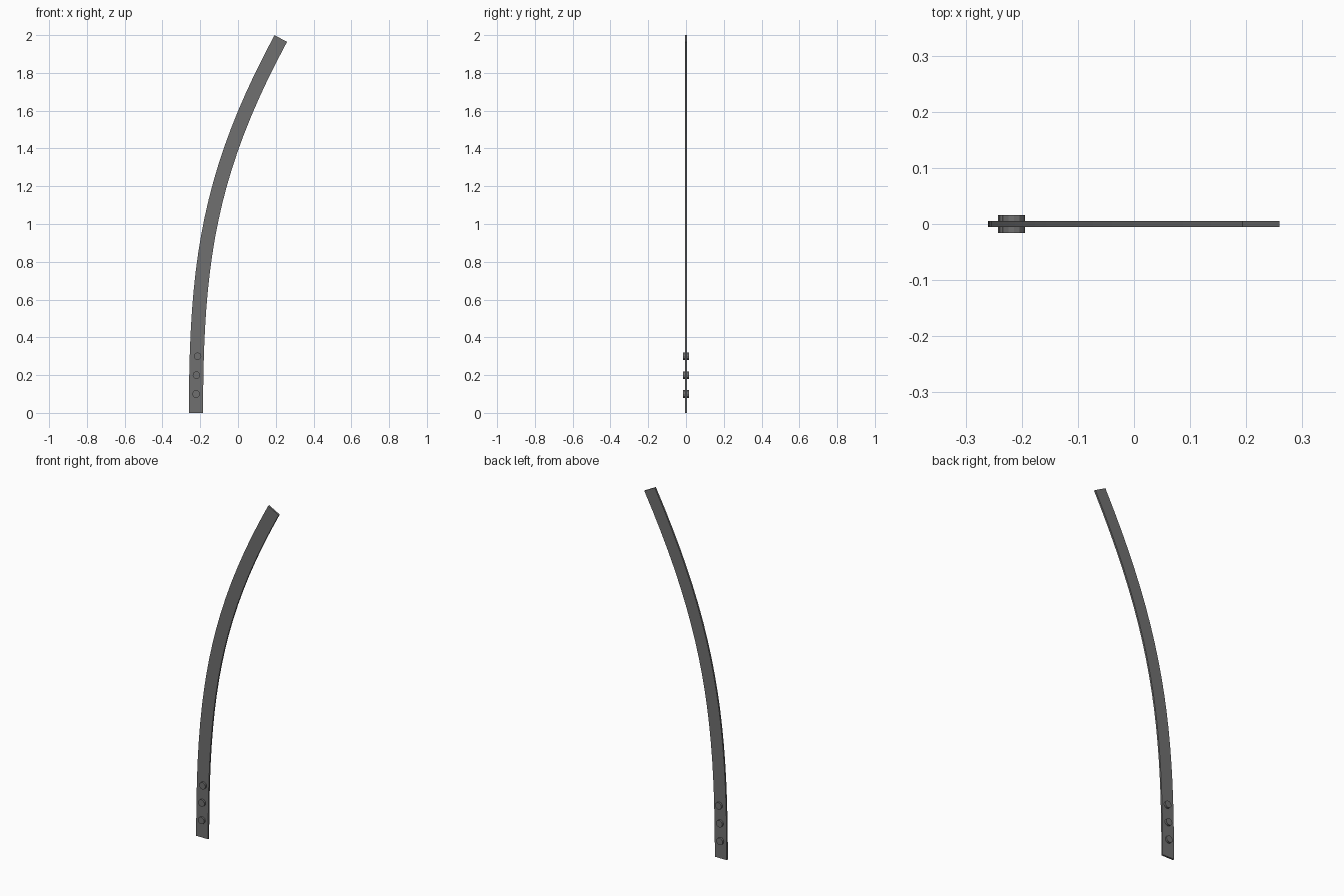
import bpy, bmesh, math
from mathutils import Vector, Matrix
from mathutils.geometry import interpolate_bezier

if "Cube" in bpy.data.objects:
    bpy.data.objects.remove(bpy.data.objects["Cube"])

metal = bpy.data.materials.new("dark_grey_metal")
metal.diffuse_color = (0.16, 0.16, 0.16, 1)
metal.use_nodes = True
metal.node_tree.nodes["Principled BSDF"].inputs["Base Color"].default_value = metal.diffuse_color

WIDTH, THICK, STEPS = 0.075, 0.01, 20


def make_object(name, bm):
    bmesh.ops.recalc_face_normals(bm, faces=bm.faces)
    mesh = bpy.data.meshes.new(name)
    bm.to_mesh(mesh)
    bm.free()
    mesh.materials.append(metal)
    obj = bpy.data.objects.new(name, mesh)
    bpy.context.collection.objects.link(obj)
    return obj


# Curved flat bar: a rectangle swept along a bent centre line
end_dir = Vector((0.474, 0, 0.88)).normalized()
top = Vector((0.2265, 0, 1.982))
start = Vector((-0.2225, 0, 0))
path = interpolate_bezier(start, start + Vector((0, 0, 0.8)),
                          top - end_dir * 0.8, top, STEPS + 1)
bm = bmesh.new()
rings = []
for i, p in enumerate(path):
    if i == 0:
        tangent = Vector((0, 0, 1))
    elif i == STEPS:
        tangent = end_dir
    else:
        tangent = (path[i + 1] - path[i - 1]).normalized()
    side = Vector((tangent.z, 0, -tangent.x)) * WIDTH / 2
    depth = Vector((0, THICK / 2, 0))
    rings.append([bm.verts.new(p + side * a + depth * b)
                  for a, b in ((-1, -1), (1, -1), (1, 1), (-1, 1))])
for lower, upper in zip(rings, rings[1:]):
    for k in range(4):
        n = (k + 1) % 4
        bm.faces.new((lower[k], lower[n], upper[n], upper[k]))
bm.faces.new(rings[0])
bm.faces.new(rings[-1])
make_object("curved_bar", bm)

# Three bolts through the lower end
for i, (x, z) in enumerate(((-0.222, 0.1), (-0.22, 0.2), (-0.214, 0.3))):
    bm = bmesh.new()
    bmesh.ops.create_cone(bm, cap_ends=True, segments=12, radius1=0.02, radius2=0.02, depth=0.032,
                          matrix=Matrix.Translation((x, 0, z)) @ Matrix.Rotation(math.pi / 2, 4, 'X'))
    make_object(f"bolt_{i + 1}", bm)
